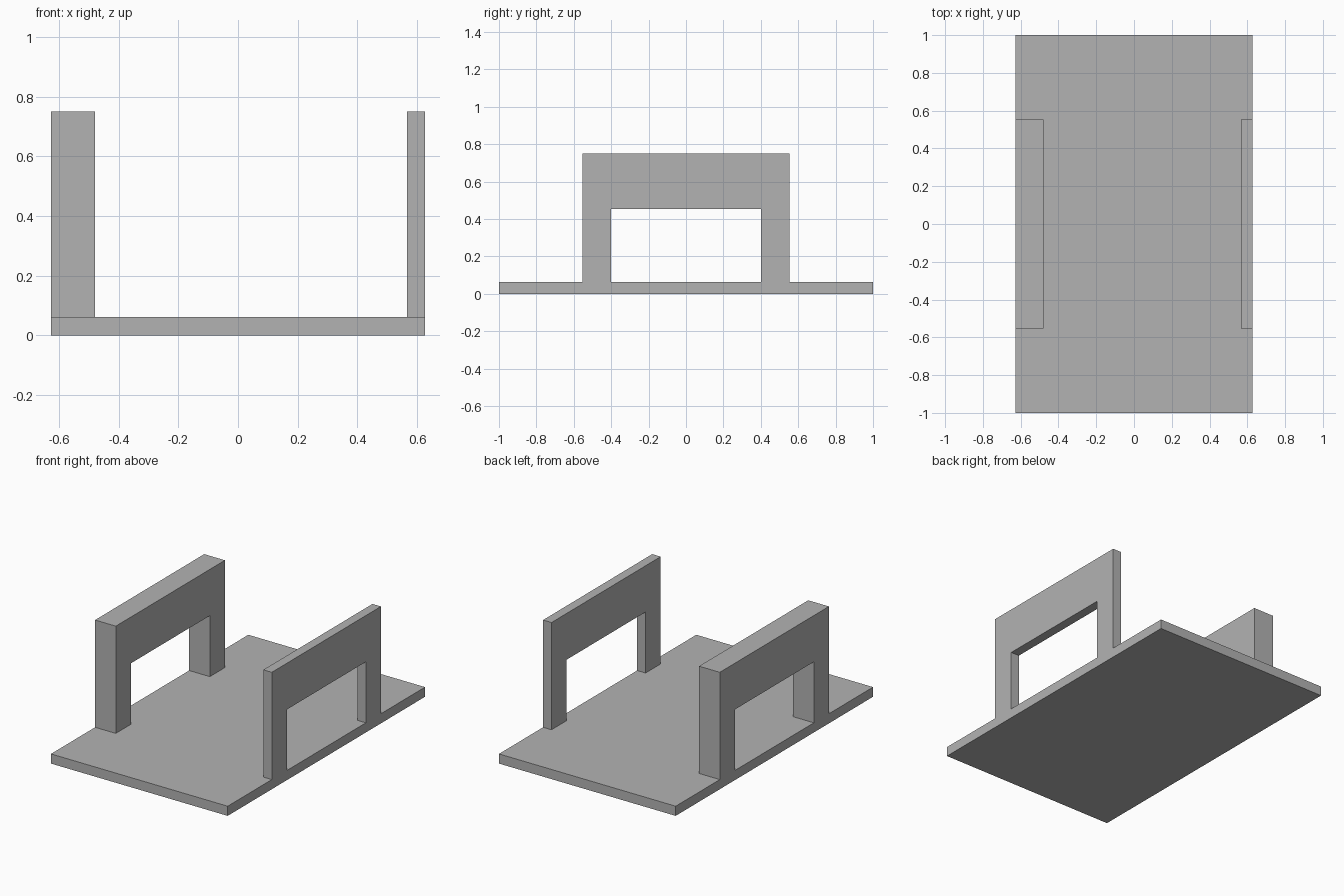
import bpy
import bmesh

cube = bpy.data.objects.get("Cube")
if cube:
    bpy.data.objects.remove(cube, do_unlink=True)

grey = bpy.data.materials.new("plain grey")
grey.use_nodes = True
colour = (0.45, 0.45, 0.45, 1)
grey.diffuse_color = colour
grey.node_tree.nodes["Principled BSDF"].inputs["Base Color"].default_value = colour

HALF_WIDTH = 0.627
BASE_TOP = 0.062


def extruded_profile(name, profile, x0, x1):
    """Extrude a (y, z) outline along x from x0 to x1."""
    bm = bmesh.new()
    face = bm.faces.new([bm.verts.new((x0, y, z)) for y, z in profile])
    result = bmesh.ops.extrude_face_region(bm, geom=[face])
    moved = [v for v in result["geom"] if isinstance(v, bmesh.types.BMVert)]
    bmesh.ops.translate(bm, verts=moved, vec=(x1 - x0, 0, 0))
    bmesh.ops.recalc_face_normals(bm, faces=bm.faces)
    mesh = bpy.data.meshes.new(name)
    bm.to_mesh(mesh)
    bm.free()
    mesh.materials.append(grey)
    obj = bpy.data.objects.new(name, mesh)
    bpy.context.collection.objects.link(obj)
    return obj


# Flat base plate
extruded_profile("base_plate", [(-1, 0), (1, 0), (1, BASE_TOP), (-1, BASE_TOP)],
                 -HALF_WIDTH, HALF_WIDTH)

# Side arches: half outline, mirrored front to back
half = [(0.4, 0.453), (0.4, BASE_TOP), (0.553, BASE_TOP), (0.553, 0.75)]
arch = half + [(-y, z) for y, z in reversed(half)]
extruded_profile("thick_right_arch", arch, -HALF_WIDTH, -0.48)
extruded_profile("thin_left_arch", arch, 0.567, HALF_WIDTH)
